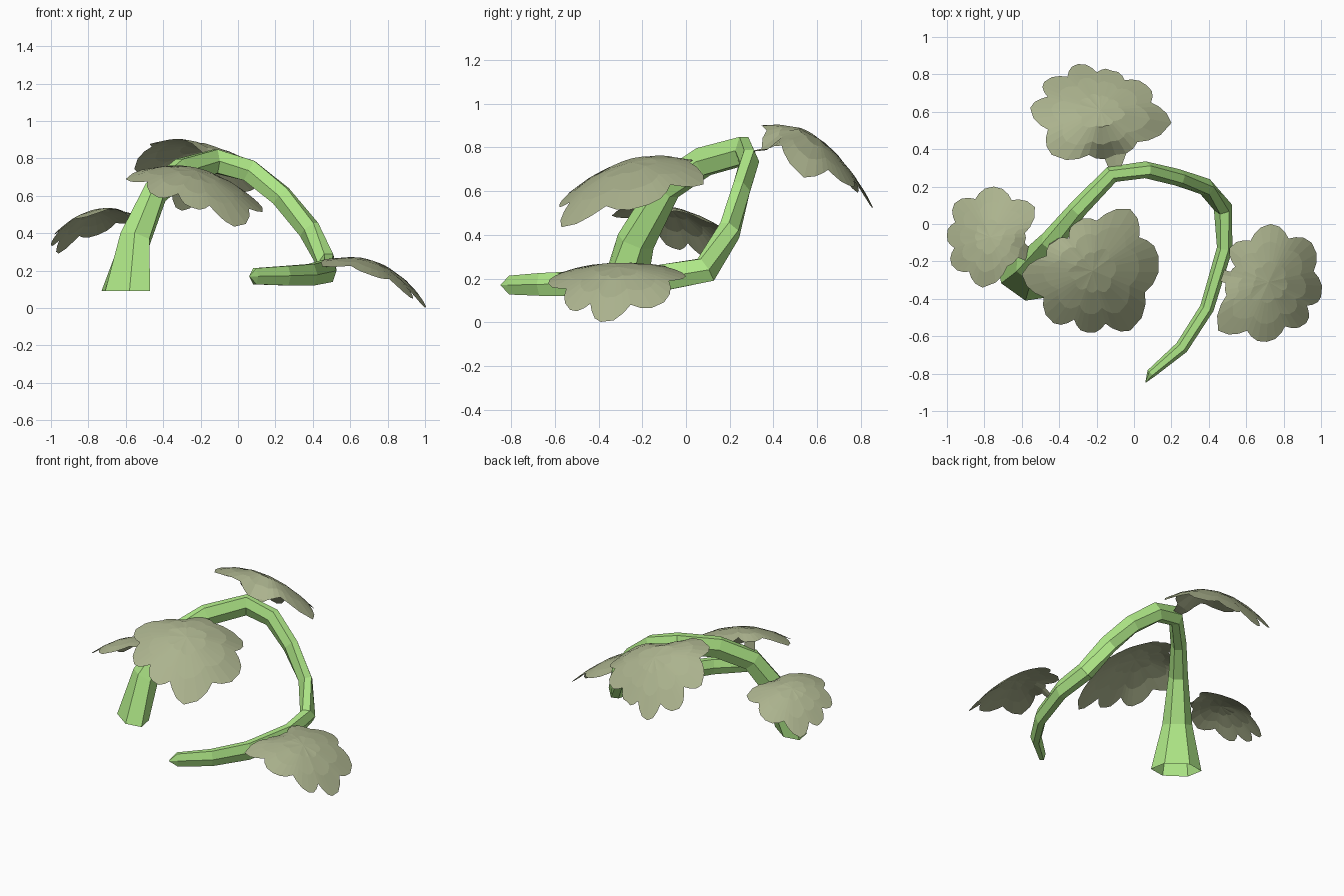
import bpy, bmesh
from math import cos, sin, pi, radians, atan2
from mathutils import Vector

if "Cube" in bpy.data.objects:
    bpy.data.objects.remove(bpy.data.objects["Cube"])


def material(name, color):
    m = bpy.data.materials.new(name)
    m.diffuse_color = color
    m.use_nodes = True
    m.node_tree.nodes["Principled BSDF"].inputs["Base Color"].default_value = m.diffuse_color
    return m


def finish(bm, name, mat):
    bmesh.ops.recalc_face_normals(bm, faces=bm.faces)
    mesh = bpy.data.meshes.new(name)
    bm.to_mesh(mesh)
    bm.free()
    mesh.materials.append(mat)
    obj = bpy.data.objects.new(name, mesh)
    bpy.context.collection.objects.link(obj)
    return obj


stem_green = material("stem_green", (0.44, 0.83, 0.25, 1))
leaf_olive = material("leaf_olive", (0.41, 0.45, 0.27, 1))

# Stem: centre line, half width and half height of each section
PATH = [
    ((-0.60, -0.30, 0.09), 0.16, 0.09),
    ((-0.55, -0.23, 0.37), 0.095, 0.085),
    ((-0.44, -0.09, 0.62), 0.062, 0.075),
    ((-0.30, 0.08, 0.735), 0.050, 0.075),
    ((-0.12, 0.265, 0.785), 0.046, 0.073),
    ((0.06, 0.29, 0.735), 0.045, 0.068),
    ((0.23, 0.25, 0.60), 0.045, 0.064),
    ((0.38, 0.20, 0.42), 0.047, 0.064),
    ((0.475, 0.09, 0.24), 0.050, 0.068),
    ((0.485, -0.13, 0.20), 0.042, 0.07),
    ((0.39, -0.45, 0.178), 0.038, 0.066),
    ((0.255, -0.66, 0.173), 0.036, 0.06),
    ((0.09, -0.80, 0.17), 0.025, 0.05),
]
TIP = Vector((0.06, -0.85, 0.17))
SIDES = 6


def build_stem():
    bm = bmesh.new()
    pts = [Vector(p[0]) for p in PATH] + [TIP]
    up = Vector((0, 0, 1))
    rings = []
    for i, (_, w, h) in enumerate(PATH):
        t = (pts[i + 1] - pts[max(i - 1, 0)]).normalized()
        side = t.cross(up).normalized()
        # The foot is cut level
        rise = side.cross(up if i == 0 else t).normalized()
        rings.append([bm.verts.new(pts[i] + side * w * cos(a) + rise * h * sin(a))
                      for a in (2 * pi * k / SIDES for k in range(SIDES))])
    for r0, r1 in zip(rings, rings[1:]):
        for k in range(SIDES):
            n = (k + 1) % SIDES
            bm.faces.new((r0[k], r0[n], r1[n], r1[k]))
    tip = bm.verts.new(TIP)
    for k in range(SIDES):
        bm.faces.new((rings[-1][k], rings[-1][(k + 1) % SIDES], tip))
    finish(bm, "stem", stem_green)


# Rounded scallop between two neighbouring lobe tips: fraction, radius factor
SCALLOP = [(0, 1), (0.2, 0.97), (0.36, 0.9), (0.5, 0.82), (0.64, 0.9), (0.8, 0.97)]


def build_leaf(name, centre, tips, heading, top, droop, power, side, roll, dip, joint):
    """Lobed sheet: tips[0] is the stalk end, the others are lobe tips, in plan."""
    polar = []
    for x, y in tips:
        d = Vector((x - centre[0], y - centre[1]))
        a = atan2(d.y, d.x)
        while polar and a < polar[-1][0]:
            a += 2 * pi
        polar.append((a, d.length))
    polar.append((polar[0][0] + 2 * pi, polar[0][1]))
    outline = []
    for (a0, r0), (a1, r1) in zip(polar, polar[1:]):
        for f, k in SCALLOP:
            a, r = a0 + (a1 - a0) * f, (r0 + (r1 - r0) * f) * k
            outline.append(Vector((r * cos(a), r * sin(a))))

    h = Vector((cos(radians(heading)), sin(radians(heading))))
    n = Vector((-h.y, h.x))
    length = max(p.dot(h) for p in outline)
    width = max(abs(p.dot(n)) for p in outline)

    def place(p):
        u, v = p.dot(h) / length, p.dot(n) / width
        z = top - droop * max(0, (u + 0.6) / 1.6) ** power - side * v * v + roll * v
        # Fold down to the stalk
        z -= dip * max(0, (-u - 0.3) / 0.45) ** 2 * max(0, 1 - abs(v) / 0.5)
        return (centre[0] + p.x, centre[1] + p.y, z)

    bm = bmesh.new()
    rings = [[bm.verts.new(place(p * f)) for p in outline] for f in (0.35, 0.7, 1.0)]
    mid = bm.verts.new(place(Vector((0, 0))))
    count = len(outline)
    for k in range(count):
        m = (k + 1) % count
        bm.faces.new((mid, rings[0][k], rings[0][m]))
        for r0, r1 in zip(rings, rings[1:]):
            bm.faces.new((r0[k], r1[k], r1[m], r0[m]))
    # Short stalk joining the leaf to the stem
    a, b, c = rings[-1][-1], rings[-1][0], rings[-1][1]
    across = (c.co - a.co).normalized() * 0.03
    ja, jb, jc = (bm.verts.new(Vector(joint) + across * f) for f in (-1, 0, 1))
    bm.faces.new((a, b, jb, ja))
    bm.faces.new((b, c, jc, jb))
    finish(bm, name, leaf_olive)


build_stem()
build_leaf("right_leaf", (0.72, -0.31),
           [(0.52, -0.28), (0.45, -0.57), (0.71, -0.63), (0.92, -0.53), (1.0, -0.39),
            (0.95, -0.10), (0.73, 0.0), (0.51, -0.13)],
           -10, 0.277, 0.275, 2.5, 0.06, 0.0, 0.03, (0.46, -0.27, 0.21))
build_leaf("back_leaf", (-0.18, 0.61),
           [(-0.10, 0.37), (0.20, 0.54), (0.07, 0.74), (-0.12, 0.82), (-0.30, 0.855),
            (-0.48, 0.76), (-0.555, 0.62), (-0.44, 0.37)],
           102, 0.885, 0.38, 2.1, 0.125, 0.105, 0.05, (-0.10, 0.29, 0.78))
build_leaf("left_leaf", (-0.77, -0.07),
           [(-0.61, -0.13), (-0.53, 0.09), (-0.75, 0.20), (-0.96, 0.11), (-1.0, -0.06),
            (-0.975, -0.22), (-0.81, -0.34)],
           162, 0.535, 0.22, 2.5, 0.07, 0.03, 0.03, (-0.54, -0.18, 0.46))
build_leaf("front_leaf", (-0.22, -0.25),
           [(-0.42, -0.09), (-0.60, -0.27), (-0.43, -0.53), (-0.25, -0.58),
            (-0.02, -0.57), (0.13, -0.17), (-0.02, 0.08), (-0.32, 0.0)],
           -47, 0.77, 0.33, 2.2, 0.13, 0.0, 0.05, (-0.43, -0.09, 0.66))
